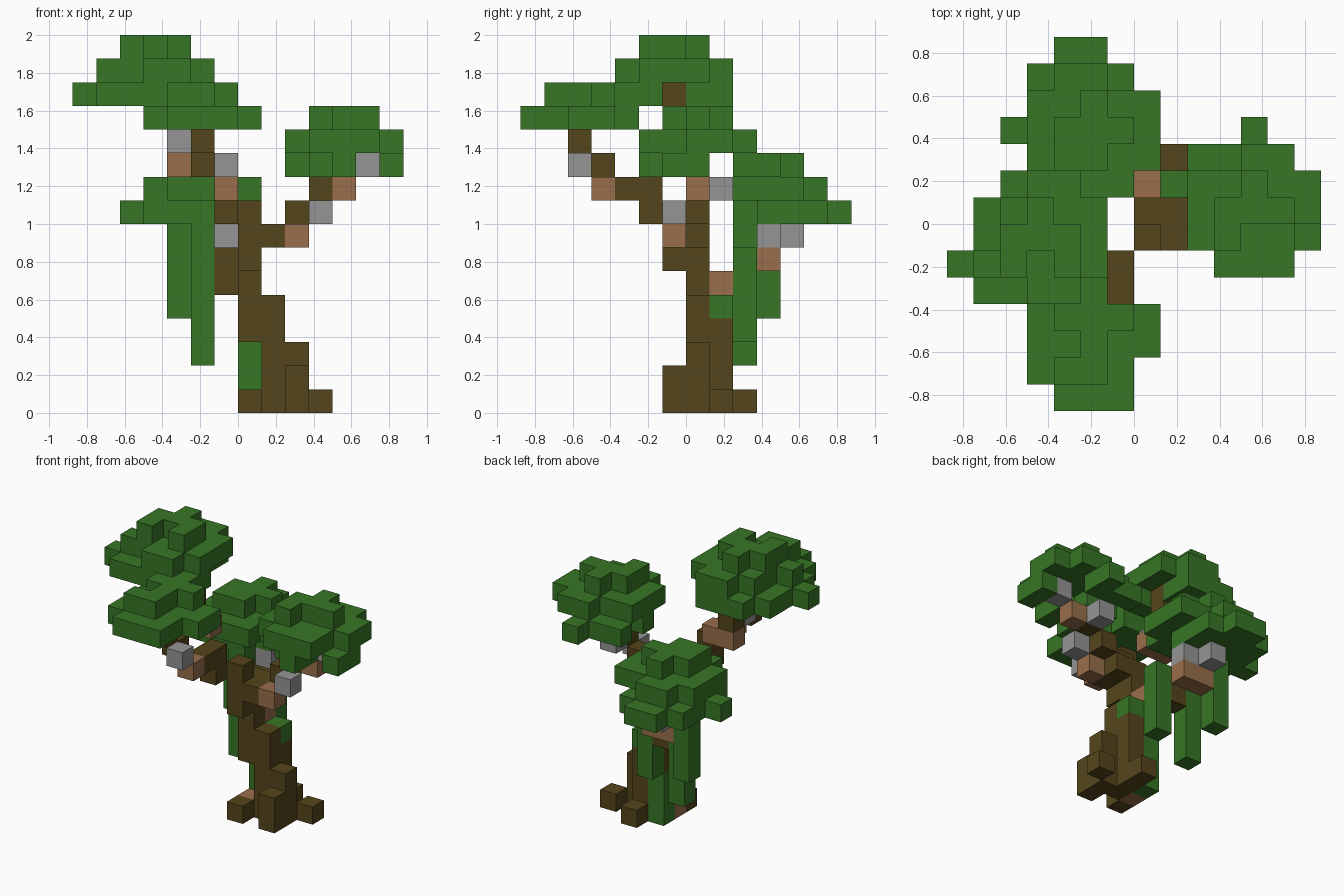
import bpy
import bmesh
from mathutils import Vector

old = bpy.data.objects.get("Cube")
if old:
    bpy.data.objects.remove(old, do_unlink=True)

UNIT = 0.125


def material(name, rgb):
    mat = bpy.data.materials.new(name)
    mat.use_nodes = True
    mat.diffuse_color = (*rgb, 1)
    mat.node_tree.nodes["Principled BSDF"].inputs["Base Color"].default_value = (*rgb, 1)
    return mat


BARK = material("dark bark", (0.09, 0.06, 0.011))
WOOD = material("light wood", (0.32, 0.155, 0.07))
STONE = material("grey stone", (0.3, 0.3, 0.3))
LEAF = material("leaf green", (0.038, 0.18, 0.019))


def voxels(name, mat, cells):
    """One mesh of cubes, keeping only the outer faces."""
    cells = set(cells)
    bm = bmesh.new()
    for cell in cells:
        centre = Vector(cell) + Vector((0.5, 0.5, 0.5))
        for axis in range(3):
            for sign in (-1, 1):
                normal = Vector((0, 0, 0))
                normal[axis] = sign
                if tuple(int(c) for c in Vector(cell) + normal) in cells:
                    continue
                u = Vector((0, 0, 0))
                u[(axis + 1) % 3] = 0.5
                v = normal.cross(u)
                mid = centre + normal / 2
                corners = (mid - u - v, mid + u - v, mid + u + v, mid - u + v)
                bm.faces.new([bm.verts.new(c * UNIT) for c in corners])
    bmesh.ops.remove_doubles(bm, verts=bm.verts, dist=UNIT / 100)
    bmesh.ops.recalc_face_normals(bm, faces=bm.faces)
    mesh = bpy.data.meshes.new(name)
    bm.to_mesh(mesh)
    bm.free()
    mesh.materials.append(mat)
    obj = bpy.data.objects.new(name, mesh)
    bpy.context.collection.objects.link(obj)
    return obj


def column(x, y, low, high):
    return [(x, y, z) for z in range(low, high + 1)]


def canopy(name, left, back, bottom, layers):
    """Leaf layers from the bottom up, rows running from back to front."""
    cells = [(left + i, back - j, bottom + k)
             for k, layer in enumerate(layers)
             for j, row in enumerate(layer.split())
             for i, mark in enumerate(row) if mark == "#"]
    voxels(name, LEAF, cells)


# Trunk and roots
voxels("trunk", BARK,
       column(1, 0, 0, 4) + column(1, 1, 0, 3) + column(2, 0, 0, 2)
       + column(0, 0, 3, 7) + column(0, 1, 3, 4) + column(0, -1, 6, 8)
       + [(1, 0, 7), (1, -1, 7)])
voxels("roots", BARK, column(2, -1, 0, 1) + [(3, 1, 0), (1, 2, 0), (0, -1, 0)])
voxels("root_wood", WOOD, [(0, 0, 0)])

# Branches
voxels("left_branch", BARK, [(2, 0, 8), (3, 0, 9)])
voxels("front_branch", BARK,
       [(-1, -2, 8), (-1, -2, 9), (-1, -3, 9), (-2, -4, 10), (-2, -5, 11)])
voxels("top_branch", BARK, column(-3, -1, 11, 13))
voxels("back_branch", BARK, column(-1, 2, 5, 6))

# Light wood and stones along the branches
voxels("left_branch_wood", WOOD, [(2, -1, 7), (4, 0, 9)])
voxels("front_branch_wood", WOOD, [(-1, -4, 9)])
voxels("top_branch_wood", WOOD, [(-3, -1, 10), (-2, -1, 10)])
voxels("back_branch_wood", WOOD, [(0, 1, 5), (-1, 3, 6), (-2, 3, 6)])
voxels("left_branch_stones", STONE, [(3, -1, 8), (3, 1, 9), (5, 0, 10)])
voxels("front_branch_stone", STONE, [(-1, -5, 10)])
voxels("top_branch_stone", STONE, [(-3, -2, 11)])
voxels("back_branch_stones", STONE, [(-1, 3, 7), (-2, 4, 7)])

# Hanging vines and moss
voxels("vines", LEAF,
       column(0, 2, 3, 6) + column(-2, 2, 2, 7) + column(-3, 3, 4, 7))
voxels("trunk_moss", LEAF, column(0, 1, 0, 2) + [(1, 1, 4)])

# Leaf canopies
canopy("front_canopy", -4, -3, 12, [
    ".##.. ##### ##### ####. .###.",
    "..... .###. ..#.. .##.. .....",
])

canopy("top_canopy", -7, 1, 13, [
    "..###.. .####.. .###... ######. .#####.",
    "...##.. ..####. ..####. .#####. ...##..",
    "....... ...#... ..###.. ..#.#.. .......",
])

canopy("left_canopy", 2, 3, 10, [
    "..#.. ###.. ..... ##..# .##.# ..#..",
    "..... ..##. ##### ##### ####. .###.",
    "..... ..... ..#.. .###. .#... .....",
])

canopy("back_canopy", -5, 6, 8, [
    "..##.. .####. .####. #####. .###.. ......",
    "...... ..##.. .##### .##### .##### ..###.",
    "...... ...... ...#.. ..###. ..##.. ......",
])
